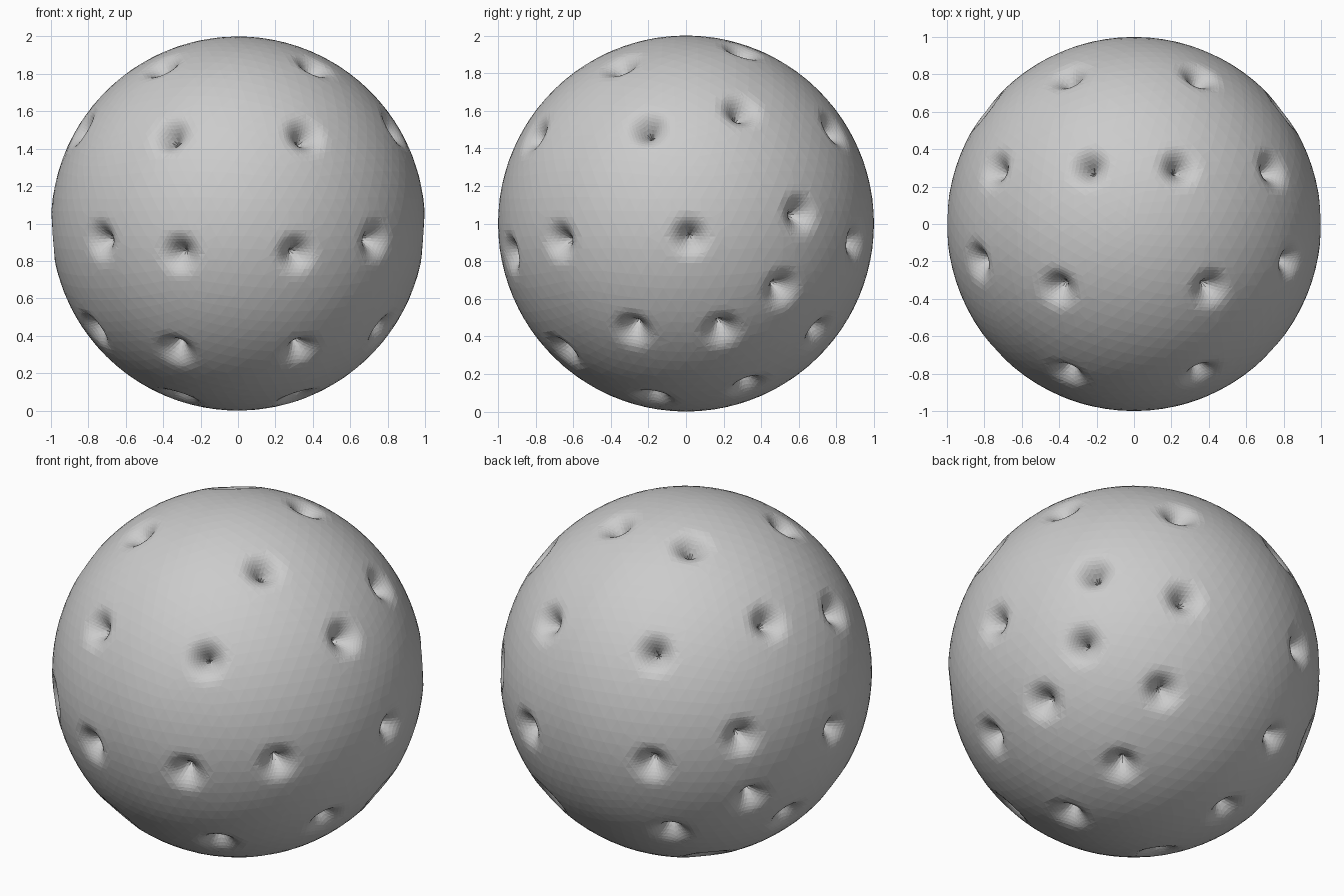
import bpy
import bmesh
from mathutils import Vector

if "Cube" in bpy.data.objects:
    bpy.data.objects.remove(bpy.data.objects["Cube"])

# Pit directions on the right half; mirrored to the left
HALF = [
    (0.40, -0.34, 0.83), (0.35, -0.79, 0.46), (0.83, -0.20, 0.50),
    (0.74, 0.29, 0.60), (0.24, 0.30, 0.92), (0.35, 0.79, 0.50),
    (0.72, -0.66, -0.09), (0.31, -0.93, -0.16), (1.00, 0.02, -0.07),
    (0.78, 0.60, 0.05), (0.41, 0.91, -0.10), (0.77, -0.28, -0.57),
    (0.80, 0.19, -0.57), (0.79, 0.51, -0.35), (0.33, -0.65, -0.68),
    (0.40, 0.71, -0.58), (0.31, -0.17, -0.93), (0.37, 0.33, -0.87),
]
PITS = [Vector((s * x, y, z)).normalized() for x, y, z in HALF for s in (1, -1)]
RADIUS, DEPTH = 0.15, 0.13


def near(p, r):
    return any((p - c).length < r for c in PITS)


# Faceted ball
bm = bmesh.new()
bmesh.ops.create_icosphere(bm, subdivisions=5, radius=1)

# Finer facets around each pit
for r in (0.17, 0.12):
    edges = [e for e in bm.edges
             if near((e.verts[0].co + e.verts[1].co) / 2, r)]
    bmesh.ops.subdivide_edges(bm, edges=edges, cuts=1, use_grid_fill=True)
    bmesh.ops.triangulate(bm, faces=bm.faces[:])
    for v in bm.verts:
        v.co.normalize()

# Centre a vertex on each pit, then pull the skin inward as a pointed funnel
for c in PITS:
    min(bm.verts, key=lambda v: (v.co - c).length_squared).co = c
for v in bm.verts:
    d = min((v.co - c).length for c in PITS)
    if d < RADIUS:
        v.co *= 1 - DEPTH * (1 - d / RADIUS) ** 2.3

bmesh.ops.recalc_face_normals(bm, faces=bm.faces[:])
mesh = bpy.data.meshes.new("pitted_ball")
bm.to_mesh(mesh)
bm.free()
ball = bpy.data.objects.new("pitted_ball", mesh)
ball.location.z = 1
bpy.context.collection.objects.link(ball)
